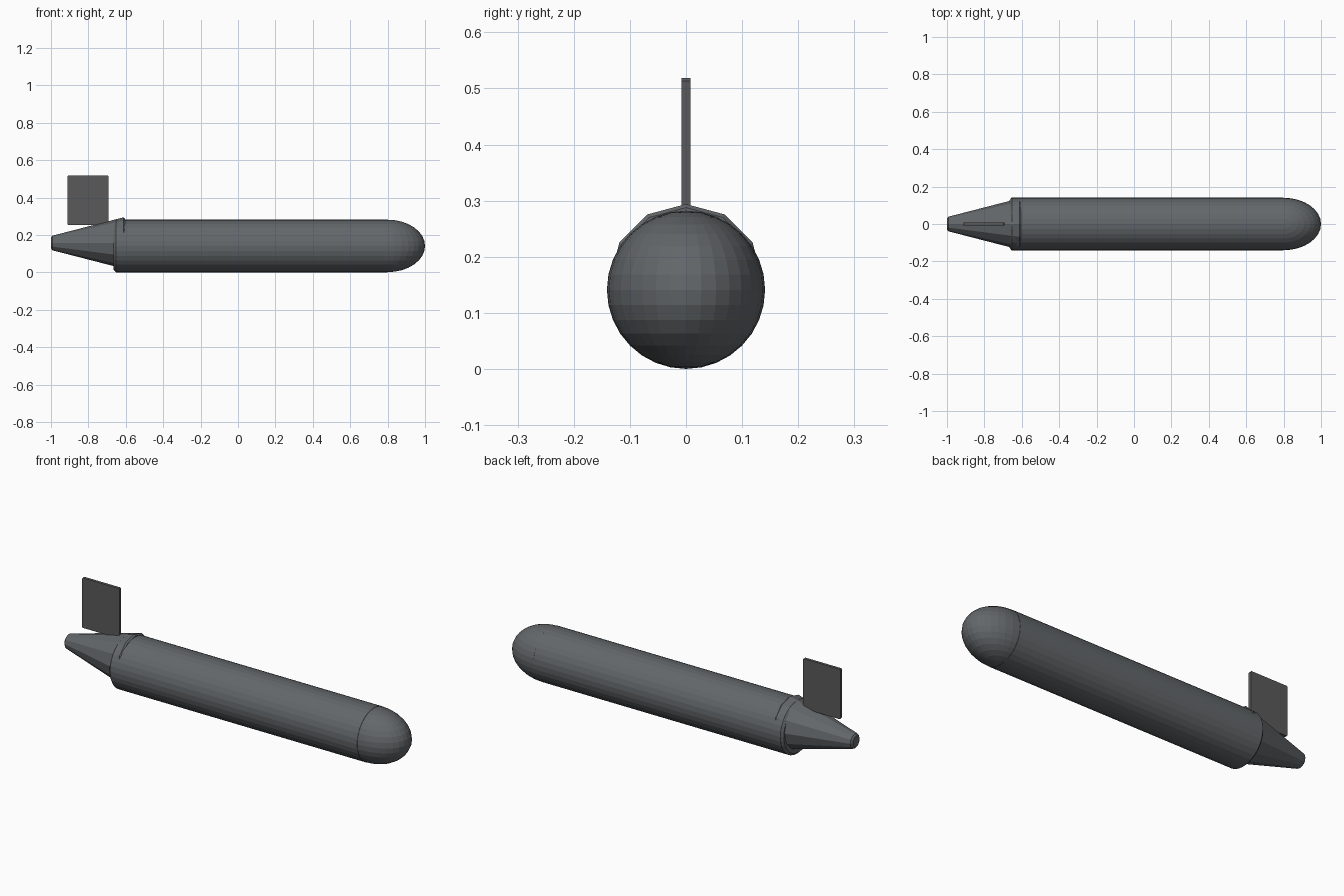
import bpy
from math import radians, pi

if "Cube" in bpy.data.objects:
    bpy.data.objects.remove(bpy.data.objects["Cube"])


def paint(name, rgb):
    m = bpy.data.materials.new(name)
    m.diffuse_color = (*rgb, 1)
    m.use_nodes = True
    m.node_tree.nodes["Principled BSDF"].inputs["Base Color"].default_value = m.diffuse_color
    return m


hull_paint = paint("dark_slate", (0.125, 0.135, 0.143))
fin_paint = paint("dark_grey", (0.10, 0.10, 0.10))


def finish(name, mat, bevel=0.0, apply_scale=True):
    ob = bpy.context.object
    ob.name = name
    ob.data.materials.append(mat)
    if apply_scale:
        bpy.ops.object.transform_apply(location=False, rotation=True, scale=True)
    if bevel:
        m = ob.modifiers.new("edge_bevel", 'BEVEL')
        m.width = bevel
        m.segments = 1
        m.limit_method = 'ANGLE'
        m.angle_limit = radians(40)
    return ob


CZ = 0.1413  # height of the hull axis

# Main hull: long horizontal tube with chamfered ends
X0, X1 = -0.665, 0.81
bpy.ops.mesh.primitive_cylinder_add(vertices=32, radius=0.141, depth=X1 - X0,
                                    location=((X0 + X1) / 2, 0, CZ), rotation=(0, pi / 2, 0))
finish("hull", hull_paint, 0.012)

# Rounded nose: stretched sphere half buried in the hull
bpy.ops.mesh.primitive_uv_sphere_add(segments=32, ring_count=16, radius=1, location=(0.8, 0, CZ))
bpy.context.object.scale = (0.2, 0.14, 0.14)
finish("nose", hull_paint)

# Tail cone: twelve-sided taper set slightly above the hull axis
T0, T1 = -1.0, -0.605
bpy.ops.mesh.primitive_cone_add(vertices=12, radius1=0.037, radius2=0.139, depth=T1 - T0,
                                location=((T0 + T1) / 2, 0, 0.157), rotation=(0, pi / 2, 0))
finish("tail_cone", hull_paint, 0.008)

# Upright tail fin: thin plate, bevel stretched with its scale
bpy.ops.mesh.primitive_cube_add(size=1, location=(-0.802, 0, 0.386))
bpy.context.object.scale = (0.22, 0.016, 0.265)
finish("tail_fin", fin_paint, 0.02, apply_scale=False)
